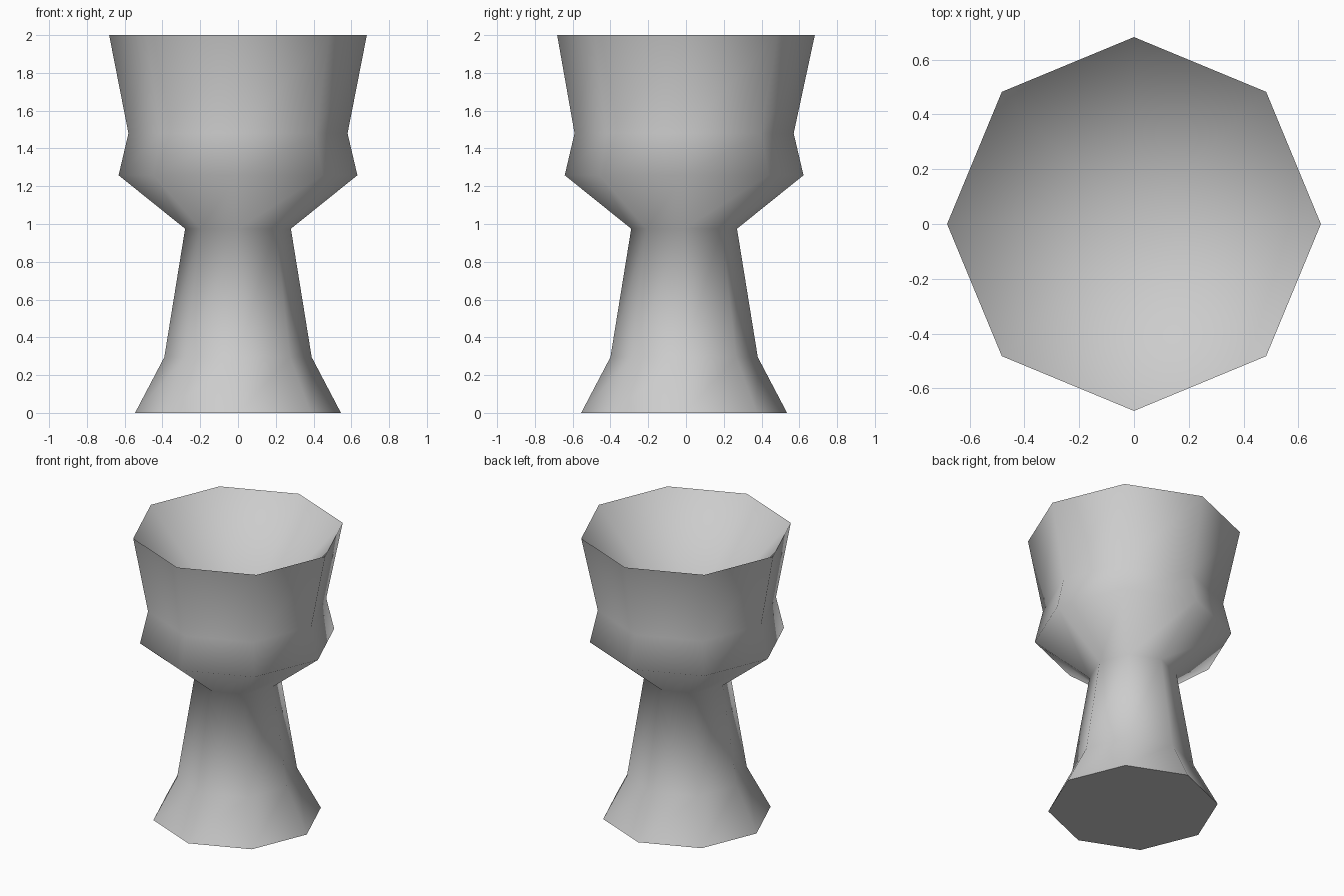
import bpy, bmesh, math

default_cube = bpy.data.objects.get("Cube")
if default_cube:
    bpy.data.objects.remove(default_cube, do_unlink=True)

SIDES = 8

# Single matte grey
grey = bpy.data.materials.new("light_grey")
grey.use_nodes = True
colour = (0.604, 0.604, 0.604, 1)
grey.diffuse_color = colour
grey.node_tree.nodes["Principled BSDF"].inputs["Base Color"].default_value = colour

# Outer profile from foot to rim: radius, height, y shift
profile = [
    (0.545, 0.0, -0.01),
    (0.39, 0.295, -0.01),
    (0.28, 0.975, -0.01),
    (0.632, 1.258, -0.01),
    (0.58, 1.48, -0.01),
    (0.682, 2.0, 0.0),
]
HOLLOW_BOTTOM = 1.26

bm = bmesh.new()


def add_ring(radius, height, shift):
    angles = [math.tau * i / SIDES for i in range(SIDES)]
    return [bm.verts.new((radius * math.cos(a), radius * math.sin(a) + shift, height))
            for a in angles]


# Outer wall
rings = [add_ring(*row) for row in profile]
for low, high in zip(rings, rings[1:]):
    for i in range(SIDES):
        j = (i + 1) % SIDES
        bm.faces.new((low[i], low[j], high[j], high[i]))

# Flat underside
bm.faces.new(rings[0][::-1])

# Hollow of the cup, narrowing to a point
rim = rings[-1]
hollow = bm.verts.new((0, 0, HOLLOW_BOTTOM))
for i in range(SIDES):
    bm.faces.new((rim[i], rim[(i + 1) % SIDES], hollow))

mesh = bpy.data.meshes.new("goblet")
bm.to_mesh(mesh)
bm.free()
mesh.materials.append(grey)
goblet = bpy.data.objects.new("goblet", mesh)
bpy.context.collection.objects.link(goblet)

# Smooth sides with a sharp rim and foot edge
bpy.ops.object.select_all(action="DESELECT")
goblet.select_set(True)
bpy.context.view_layer.objects.active = goblet
bpy.ops.object.shade_smooth_by_angle(angle=math.radians(85))
